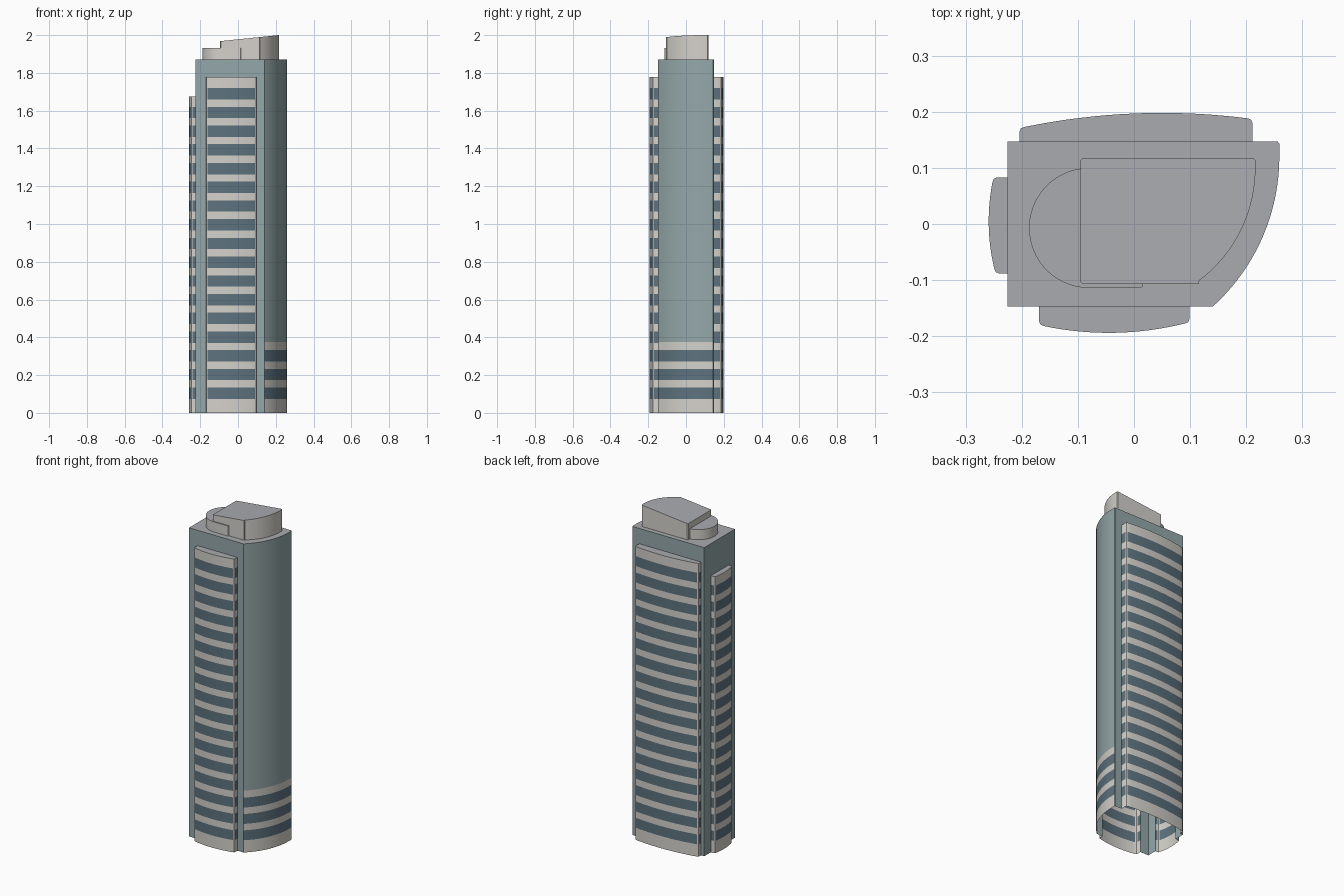
import bpy, bmesh, math

if "Cube" in bpy.data.objects:
    bpy.data.objects.remove(bpy.data.objects["Cube"])


def material(name, rgb):
    m = bpy.data.materials.new(name)
    m.diffuse_color = (*rgb, 1)
    m.use_nodes = True
    m.node_tree.nodes["Principled BSDF"].inputs["Base Color"].default_value = m.diffuse_color
    return m


LIGHT = material("pale_concrete", (0.66, 0.64, 0.60))
TEAL = material("teal_cladding", (0.30, 0.39, 0.40))
GLASS = material("dark_glass", (0.11, 0.17, 0.21))
ROOF = material("grey_roof", (0.40, 0.41, 0.43))


def arc(cx, cy, r, a0, a1, n):
    """Points on a circular arc, angles in degrees."""
    return [(cx + r * math.cos(math.radians(a0 + (a1 - a0) * i / n)),
             cy + r * math.sin(math.radians(a0 + (a1 - a0) * i / n)))
            for i in range(n + 1)]


def shell(name, path, levels, wall=TEAL, glazed=(), closed=False, cap=False, top=None):
    """Wall sheet along a counter-clockwise path. Odd storeys of the
    segments listed in glazed become windows. top(x) slopes the upper edge."""
    bm = bmesh.new()
    rows = []
    for k, z in enumerate(levels):
        last = k == len(levels) - 1
        rows.append([bm.verts.new((x, y, top(x) if top and last else z)) for x, y in path])
    n = len(path)
    for k in range(len(levels) - 1):
        for i in range(n if closed else n - 1):
            j = (i + 1) % n
            f = bm.faces.new((rows[k][i], rows[k][j], rows[k + 1][j], rows[k + 1][i]))
            f.material_index = 1 if (k % 2 and i in glazed) else 0
    if cap:
        bm.faces.new(rows[-1]).material_index = 2
    me = bpy.data.meshes.new(name)
    bm.to_mesh(me)
    bm.free()
    for m in (wall, GLASS, ROOF):
        me.materials.append(m)
    ob = bpy.data.objects.new(name, me)
    bpy.context.collection.objects.link(ob)
    bpy.ops.object.select_all(action='DESELECT')
    bpy.context.view_layer.objects.active = ob
    ob.select_set(True)
    bpy.ops.object.shade_smooth_by_angle(angle=math.radians(25))
    return ob


def storeys(count, top):
    """Level heights: a plain base, then window and spandrel bands."""
    z = [0]
    for i in range(count):
        z += [0.074 + 0.0991 * i, 0.134 + 0.0991 * i]
    return z + [top]


def bay(name, u0, u1, peak, r, depth, place, count, top):
    """Bowed bay: u runs along the wall, d out of it; corners are rounded."""
    c, n = 0.008, 16

    def bow(u):
        return depth - (u - peak) ** 2 / (2 * r)

    a, b = u0 + c, u1 - c
    pts = [(u0, 0), (u0, bow(a) - c), (u0 + c * 0.3, bow(a) - c * 0.3)]
    pts += [(a + (b - a) * i / n, bow(a + (b - a) * i / n)) for i in range(n + 1)]
    pts += [(u1 - c * 0.3, bow(b) - c * 0.3), (u1, bow(b) - c), (u1, 0)]
    windows = {0, len(pts) - 2} | set(range(3, 3 + n))
    shell(name, [place(u, d) for u, d in pts], storeys(count, top), LIGHT, windows, cap=True)


# Footprint
L, F, B, H = -0.225, -0.147, 0.147, 1.87
curve = [(0.14, F)] + arc(-0.101, 0.12, 0.36, -46.3, 0, 24) + [(0.259, 0.143)]

# Bowed bays on front, back and left
bay("front_bay", -0.169, 0.099, -0.045, 0.55, 0.047, lambda u, d: (u, F - d), 17, 1.777)
bay("back_bay", -0.211, 0.204, -0.05, 1.2, 0.051, lambda u, d: (-u, B + d), 17, 1.777)
bay("left_bay", -0.083, 0.088, -0.005, 0.36, 0.034, lambda u, d: (L - d, -u), 16, 1.675)

# Body walls between the bays
shell("front_left_corner_wall", [(L, -0.088), (L, F), (-0.169, F)], [0, H])
shell("back_left_corner_wall", [(-0.204, B), (L, B), (L, 0.083)], [0, H])
shell("front_right_wall", [(0.099, F), (0.14, F)], [0, H])
shell("back_right_wall", [(0.259, 0.143), (0.256, B), (0.211, B)], [0, H])
shell("curved_wall", curve, [0.375, H])
shell("curved_podium", curve, storeys(3, 0.375), LIGHT, set(range(len(curve) - 1)))

# Body walls above the bays
shell("front_lintel", [(-0.169, F), (0.099, F)], [1.777, H])
shell("back_lintel", [(0.211, B), (-0.204, B)], [1.777, H])
shell("left_lintel", [(L, 0.083), (L, -0.088)], [1.675, H])

# Main roof, a thin coping sheet closing the top
shell("main_roof", [(L, F)] + curve + [(0.256, B), (L, B)], [H - 0.002, H], closed=True, cap=True)

# Rounded lower crown
low = arc(-0.08, -0.007, 0.107, 98, 270, 28) + [(0.012, -0.114), (0.016, -0.111), (0.016, -0.105)]
shell("lower_crown", low, [H, 1.931], LIGHT, cap=True)

# Sloping upper crown with curved right side
high = [(-0.095, -0.103), (-0.091, -0.107), (0.115, -0.107)]
high += arc(-0.035, 0.1, 0.2515, -53, 0, 18)
high += [(0.2165, 0.114), (0.212, 0.118), (-0.091, 0.118), (-0.095, 0.114)]
shell("upper_crown", high, [H, 2.0], LIGHT, closed=True, cap=True,
      top=lambda x: 1.968 + 0.032 * (x + 0.095) / 0.3115)
